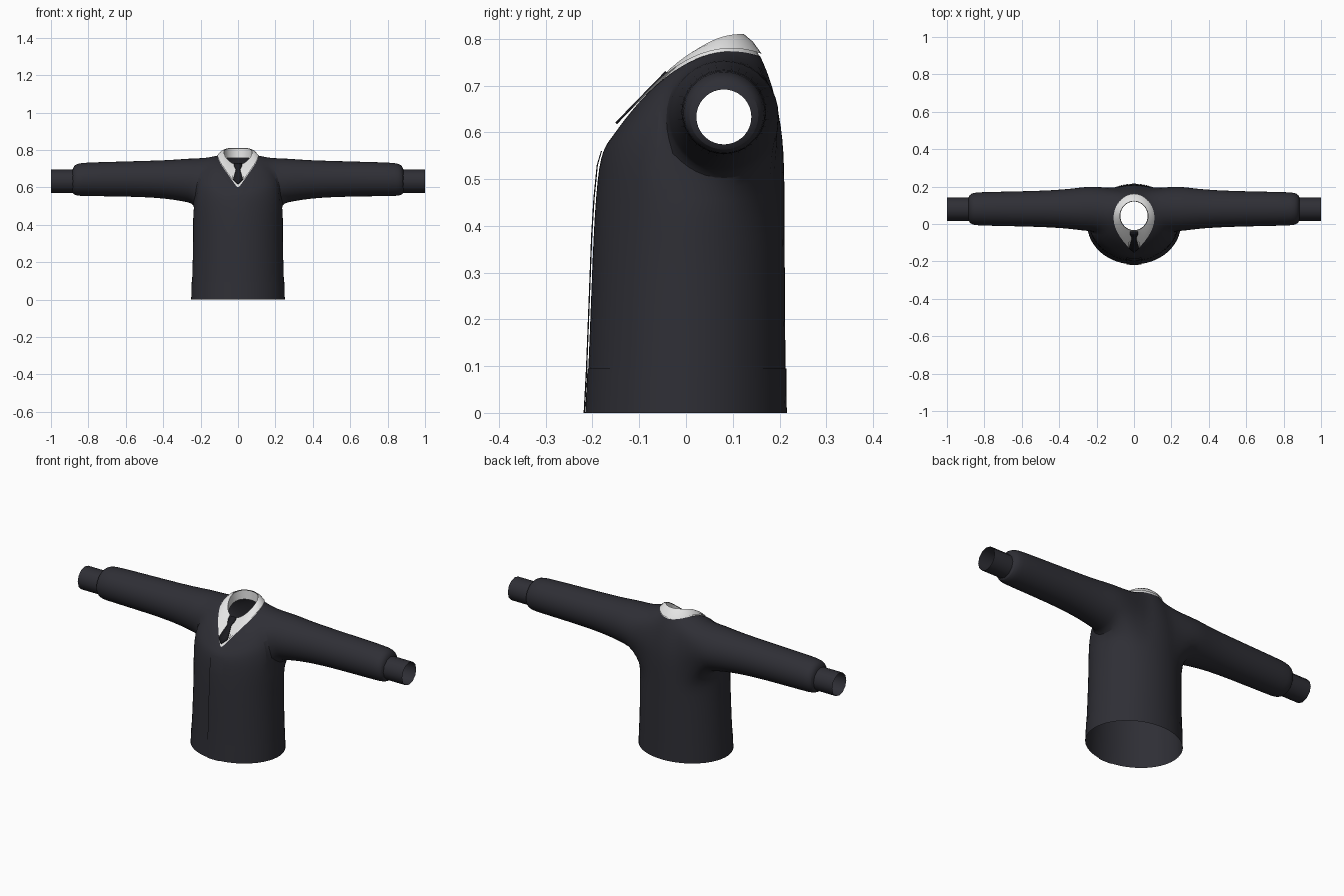
import bpy, bmesh
from math import sin, cos, pi, tau, radians
from mathutils import Vector

cube = bpy.data.objects.get("Cube")
if cube:
    bpy.data.objects.remove(cube)


def material(name, rgb):
    m = bpy.data.materials.new(name)
    m.use_nodes = True
    m.diffuse_color = (*rgb, 1)
    m.node_tree.nodes["Principled BSDF"].inputs["Base Color"].default_value = (*rgb, 1)
    return m


CLOTH = material("charcoal cloth", (0.028, 0.028, 0.036))
WHITE = material("white shirt", (0.78, 0.78, 0.78))
BLACK = material("black tie", (0.012, 0.012, 0.016))
SEG = 32


def finish(bm, name, mat, subdiv=0, thick=0):
    bmesh.ops.delete(bm, geom=[v for v in bm.verts if not v.link_faces], context="VERTS")
    bmesh.ops.recalc_face_normals(bm, faces=bm.faces)
    me = bpy.data.meshes.new(name)
    bm.to_mesh(me)
    bm.free()
    me.materials.append(mat)
    ob = bpy.data.objects.new(name, me)
    bpy.context.collection.objects.link(ob)
    if thick:
        ob.modifiers.new("thickness", "SOLIDIFY").thickness = thick
    if subdiv:
        s = ob.modifiers.new("smooth", "SUBSURF")
        s.levels = s.render_levels = subdiv
    bpy.ops.object.select_all(action="DESELECT")
    ob.select_set(True)
    bpy.context.view_layer.objects.active = ob
    bpy.ops.object.shade_smooth_by_angle(angle=radians(40))
    return ob


def point(ring, th, grow=0, lift=0):
    """Point on a saddle-shaped ring: heights front/side/back, y front/back, half width, front pinch."""
    zf, zs, zb, yf, yb, rx, pinch = ring
    t = (1 - cos(th)) / 2
    b = 4 * zs - 3 * zf - zb
    z = zf + b * t + (zb - zf - b) * t * t
    y = (yf + yb) / 2 - (yb - yf + 2 * grow) / 2 * cos(th)
    x = (rx + grow) * sin(th) * (1 - pinch * (1 - t) ** 3)
    return Vector((x, y, z + lift))


def loft(bm, rows, closed=True, skip=lambda j, i: False):
    """Skin rows of points with quads."""
    vs = [[bm.verts.new(p) for p in row] for row in rows]
    n = len(vs[0])
    for j in range(len(vs) - 1):
        for i in range(n if closed else n - 1):
            if not skip(j, i):
                k = (i + 1) % n
                bm.faces.new((vs[j][i], vs[j][k], vs[j + 1][k], vs[j + 1][i]))
    return vs


def circle(ring, grow=0, lift=0):
    return [point(ring, tau * i / SEG, grow, lift) for i in range(SEG)]


# Body rings from hem to neckline
def level(z, yf, yb, rx):
    return (z, z, z, yf, yb, rx, 0)


BODY = [
    level(0, -0.215, 0.215, 0.25),
    level(0.095, -0.21, 0.214, 0.247),
    level(0.25, -0.204, 0.213, 0.242),
    level(0.38, -0.199, 0.212, 0.24),
    level(0.46, -0.194, 0.212, 0.243),
    level(0.53, -0.187, 0.211, 0.245),
    (0.56, 0.60, 0.585, -0.178, 0.208, 0.24, 0),
    (0.575, 0.665, 0.64, -0.17, 0.2, 0.225, 0),
    (0.585, 0.73, 0.70, -0.162, 0.185, 0.185, 0.2),
    (0.593, 0.752, 0.735, -0.156, 0.172, 0.145, 0.45),
    (0.60, 0.75, 0.762, -0.15, 0.16, 0.115, 0.7),
]
LOW, HIGH, FRONT, BACK = 5, 8, 7, 13   # armhole rows and columns


def armhole(j, i):
    return LOW <= j < HIGH and (FRONT <= i < BACK or FRONT <= SEG - 1 - i < BACK)


# Jumper: body and sleeves as one skin
SLEEVE = [(0.265, 0.119, 0.637), (0.31, 0.113, 0.639), (0.38, 0.105, 0.642),
          (0.5, 0.098, 0.645), (0.68, 0.094, 0.644), (0.82, 0.091, 0.643),
          (0.86, 0.088, 0.641), (0.88, 0.076, 0.637), (0.885, 0.06, 0.633)]
bm = bmesh.new()
grid = loft(bm, [circle(r) for r in BODY], skip=armhole)
path = [(LOW, i) for i in range(FRONT, BACK)]
path += [(j, BACK) for j in range(LOW, HIGH)]
path += [(HIGH, i) for i in range(BACK, FRONT, -1)]
path += [(j, FRONT) for j in range(HIGH, LOW, -1)]
for side in (1, -1):
    prev = [grid[j][i if side > 0 else SEG - i] for j, i in path]
    n = len(prev)
    angles = [radians(210) + tau * k / n for k in range(n)]
    for v, a in zip(prev, angles):
        v.co = (side * (0.205 - 0.03 * sin(a)), 0.08 + 0.122 * cos(a), 0.632 + 0.126 * sin(a))
    for x, r, cz in SLEEVE:
        ring = [bm.verts.new((side * x, 0.081 + r * cos(a), cz + r * sin(a))) for a in angles]
        for k in range(n):
            m = (k + 1) % n
            bm.faces.new((prev[k], prev[m], ring[m], ring[k]))
        prev = ring
finish(bm, "jumper", CLOTH, 1)

# Hem band
bm = bmesh.new()
loft(bm, [circle(r, 0.002) for r in BODY[:2]])
finish(bm, "hem_band", CLOTH, 1)

# Front placket
bm = bmesh.new()
loft(bm, [[point(r, 0.04 * k, 0.004) for k in range(-4, 5)] for r in BODY[:7]], closed=False)
finish(bm, "front_placket", CLOTH)

# Cuffs
for side, label in ((1, "left"), (-1, "right")):
    bm = bmesh.new()
    loft(bm, [[(side * x, 0.079 + 0.062 * cos(tau * k / 12), 0.633 + 0.062 * sin(tau * k / 12))
               for k in range(12)] for x in (0.87, 1)])
    finish(bm, label + "_cuff", CLOTH)

# Shirt neck: inner stand, top edge, slope to the neckline
TOP = (0.72, 0.788, 0.808, -0.035, 0.122, 0.075, 0)
EDGE = BODY[-1]
MID = tuple((a + b) / 2 for a, b in zip(TOP, EDGE))
bm = bmesh.new()
loft(bm, [circle(TOP, -0.002, -0.05), circle(TOP), circle(MID, 0.002, 0.002),
          circle(EDGE, -0.001, -0.002)])
finish(bm, "shirt_neck", WHITE)

# Folded collar with two front points
bm = bmesh.new()
rows = []
for ring, start, lift in ((TOP, 0.12, 0.002), (MID, 0.36, 0.009), (EDGE, 0.6, 0.006)):
    rows.append([point(ring, start + (tau - 2 * start) * k / SEG, 0.002, lift)
                 for k in range(SEG + 1)])
loft(bm, rows, closed=False)
finish(bm, "shirt_collar", WHITE)

# Tie: knot and blade lying on the shirt front
top, tip = Vector((0, -0.035, 0.722)), Vector((0, -0.142, 0.612))
out = Vector((0, -0.72, 0.69)) * 0.013
bm = bmesh.new()
rows = []
for t, w in ((0, 0.02), (0.12, 0.021), (0.32, 0.011), (0.8, 0.026), (1, 0.003)):
    c = top.lerp(tip, t) + out
    rows.append([c + Vector((w * s, 0, 0)) for s in (-1, 1)])
loft(bm, rows, closed=False)
finish(bm, "tie", BLACK, thick=0.005)
